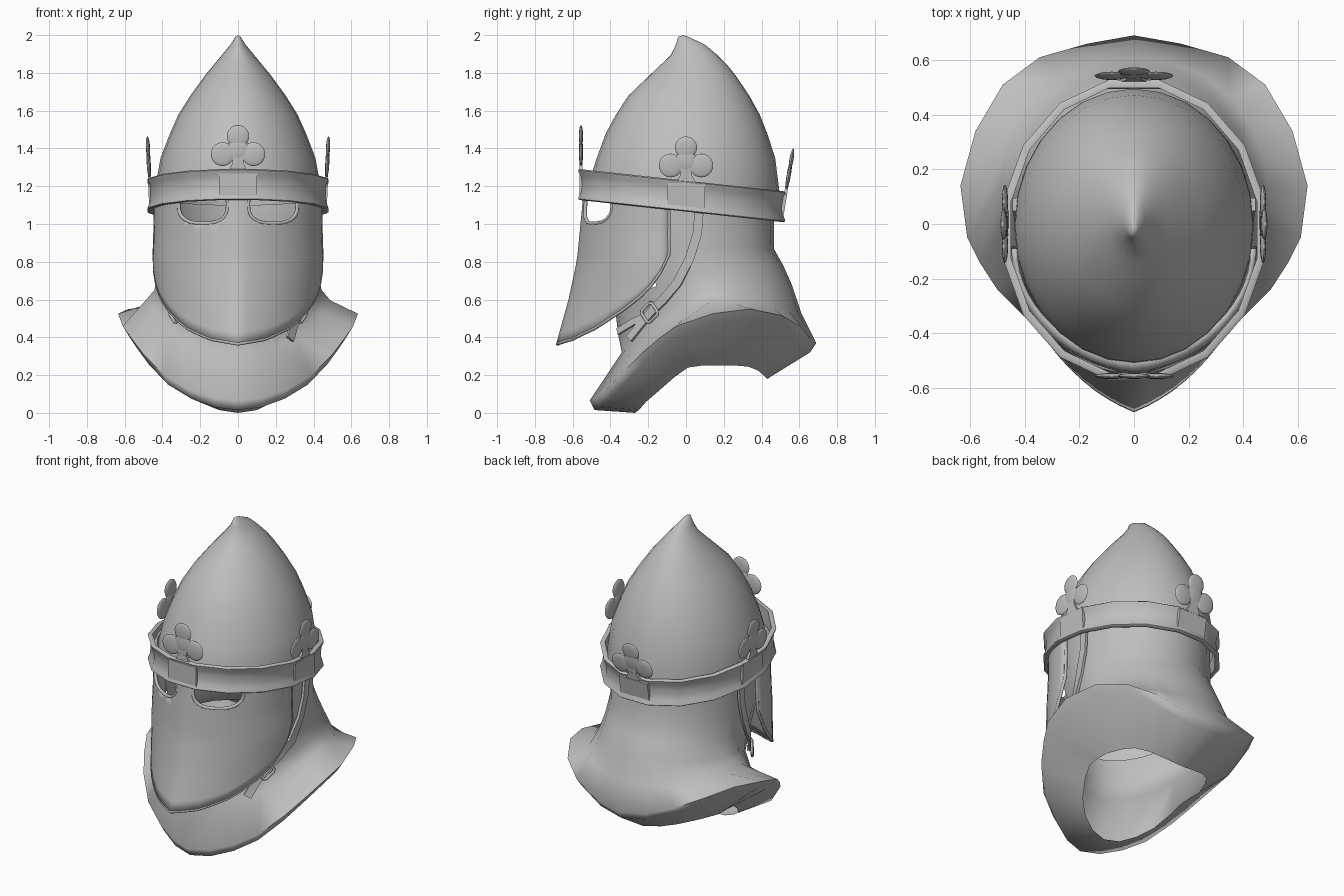
import bpy, bmesh, math
from mathutils import Matrix, Vector

if "Cube" in bpy.data.objects:
    bpy.data.objects.remove(bpy.data.objects["Cube"])

steel = bpy.data.materials.new("grey steel")
steel.diffuse_color = (0.52, 0.52, 0.52, 1)
steel.use_nodes = True
steel.node_tree.nodes["Principled BSDF"].inputs["Base Color"].default_value = steel.diffuse_color


def finish(name, bm, angle=40):
    bmesh.ops.recalc_face_normals(bm, faces=bm.faces)
    me = bpy.data.meshes.new(name)
    bm.to_mesh(me)
    bm.free()
    ob = bpy.data.objects.new(name, me)
    bpy.context.collection.objects.link(ob)
    me.materials.append(steel)
    bpy.ops.object.select_all(action='DESELECT')
    ob.select_set(True)
    bpy.context.view_layer.objects.active = ob
    bpy.ops.object.shade_smooth_by_angle(angle=math.radians(angle))
    return ob


def loft(rings, closed=True, loop=False, skip=lambda r, i: False):
    """Join rows of points with quads; closed wraps each row, loop joins last row to first."""
    bm = bmesh.new()
    rows = [[bm.verts.new(p) for p in r] for r in rings]
    n = len(rows[0])
    for r in range(len(rows) - (0 if loop else 1)):
        a, b = rows[r], rows[(r + 1) % len(rows)]
        for i in range(n if closed else n - 1):
            if not skip(r, i):
                j = (i + 1) % n
                bm.faces.new((a[i], a[j], b[j], b[i]))
    return bm


def oval(n, hx, yf, yb, zf, zs, zb, off=0.0, taper=0.0):
    """Egg ring starting at the front, with front, side and back heights."""
    pts = []
    for i in range(n):
        a = 2 * math.pi * (i + off) / n
        c = math.cos(a)
        z = zs + c * (zf - zs) if c > 0 else zs - c * (zb - zs)
        x = hx * math.sin(a) * (1 - taper * max(0, c))
        pts.append((x, (yf + yb) / 2 + (yf - yb) / 2 * c, z))
    return pts


def mirrored(half):
    return half + [(-x, y, z) for x, y, z in half[-2:0:-1]]


def interp(t, table):
    for (a, u), (b, v) in zip(table, table[1:]):
        if t <= b:
            return u + (v - u) * max(0, (t - a) / (b - a))
    return table[-1][1]


def tube(name, pts, r, cyclic=False):
    cu = bpy.data.curves.new(name, 'CURVE')
    cu.dimensions = '3D'
    cu.bevel_depth, cu.bevel_resolution = r, 2
    sp = cu.splines.new('POLY')
    sp.points.add(len(pts) - 1)
    for p, q in zip(sp.points, pts):
        p.co = (*q, 1)
    sp.use_cyclic_u = cyclic
    cu.materials.append(steel)
    bpy.context.collection.objects.link(bpy.data.objects.new(name, cu))


# pointed skull
skull = [(1.99, .014, -.042, .015), (1.95, .04, -.054, .1), (1.895, .085, -.08, .165), (1.84, .13, -.137, .22),
         (1.79, .172, -.19, .26), (1.68, .252, -.305, .335), (1.58, .315, -.37, .39),
         (1.48, .36, -.425, .43), (1.35, .41, -.472, .472)]
rings = [oval(28, hx, yf, yb, z, z, z) for z, hx, yf, yb in skull]
rings += [oval(28, .435, -.505, .495, 1.25, 1.21, 1.17), oval(28, .438, -.51, .495, 1.18, 1.12, 1.08)]
bm = loft(rings)
tip = bm.verts.new((0, -.015, 2.0))
bm.verts.ensure_lookup_table()
for i in range(28):
    bm.faces.new((bm.verts[i], bm.verts[(i + 1) % 28], tip))
finish("skull", bm, 60)

# neck guard with face opening, flared collar and turned-in underside
rim = [(0, -.51, .065), (.13, -.48, .08), (.26, -.42, .125), (.39, -.35, .2), (.5, -.24, .31),
       (.565, -.14, .395), (.61, -.05, .46), (.635, .14, .525), (.58, .34, .55), (.48, .51, .515),
       (.345, .61, .455), (.17, .66, .39), (0, .69, .37)]
lip = [(0, -.27, 0), (.1, -.25, .015), (.19, -.21, .06), (.27, -.14, .12), (.32, -.06, .19), (.345, .01, .24),
       (.35, .08, .25), (.35, .17, .25), (.31, .27, .25), (.27, .33, .245), (.2, .38, .225), (.11, .41, .2), (0, .43, .18)]
under = [(x * .95, .02 + (y - .02) * .95, z - .05) for x, y, z in rim]
collar = [oval(24, .425, -.47, .465, 1.16, 1.14, 1.1), oval(24, .42, -.43, .465, .87, .87, .87),
          oval(24, .422, -.38, .515, .6, .74, .78, 0, .14), oval(24, .443, -.36, .56, .42, .65, .68, 0, .28),
          oval(24, .49, -.34, .61, .32, .595, .53, 0, .18)]
collar += [mirrored(h) for h in (rim, under, lip)]
finish("neck_guard", loft(collar, skip=lambda r, i: r < 2 and (i < 4 or i > 19)), 75)

# visor surface: keeled plate, point for angle a (0 = middle) and height z
FRONT = [(.365, -.68), (.6, -.615), (.81, -.57), (1.12, -.54), (1.2, -.535)]
WIDTH = [(.4, .42), (.65, .438), (.8, .446), (.95, .438), (1.2, .442)]
KEEL = [(.365, .42), (.7, .35), (1.2, .15)]
BOTTOM = [(0, .365), (20, .39), (40, .45), (60, .55), (74, .64), (83, .73), (90, .84)]


def visor_point(a, z):
    s, k = abs(a), interp(z, KEEL)
    f = (1 - k) * math.cos(math.radians(s)) + k * (1 - s / 90)
    return (interp(z, WIDTH) * math.sin(math.radians(a)), -.09 + (interp(z, FRONT) + .09) * f, z)


def on_visor(x, z):
    return visor_point(math.degrees(math.asin(x / interp(z, WIDTH))), z)


angles = [i * 90 / 14 for i in range(-14, 15)]
# top row tucks in against the skull
top = [visor_point(a, 1.19) for a in angles]
rows = [[(x * .98, y + .035 * math.cos(math.radians(a)), 1.215) for (x, y, z), a in zip(top, angles)]]
for j in range(15):
    rows.append([visor_point(a, 1.19 + (interp(abs(a), BOTTOM) - 1.19) * j / 14) for a in angles])
visor = finish("visor", loft(rows, closed=False), 60)
sol = visor.modifiers.new("thickness", 'SOLIDIFY')
sol.thickness, sol.offset = .014, 0
edge = [visor_point(90, z) for z in (1.12, 1.0, .9)]
edge += [visor_point(a, interp(abs(a), BOTTOM)) for a in reversed(angles)]
edge += [visor_point(-90, z) for z in (.9, 1.0, 1.12)]
tube("visor_border", edge, .009)

# eye openings with raised rims
for side in (-1, 1):
    shape = []
    for i in range(28):
        t = 2 * math.pi * i / 28
        c, s = math.cos(t), math.sin(t)
        shape.append((side * (.184 + .13 * math.copysign(abs(c) ** .75, c)),
                      1.105 + (.102 if s < 0 else .06) * math.copysign(abs(s) ** .75, s)))
    bm = loft([[(x, -.75, z) for x, z in shape], [(x, -.2, z) for x, z in shape]])
    bmesh.ops.holes_fill(bm, edges=bm.edges)
    cutter = finish("eye_cutter", bm)
    cutter.hide_render = True
    cutter.hide_set(True)
    cut = visor.modifiers.new("eye_opening", 'BOOLEAN')
    cut.operation, cut.object, cut.solver = 'DIFFERENCE', cutter, 'EXACT'
    tube("eye_rim", [on_visor(x, z) for x, z in shape], .010, True)

# tilted crown band, hollowed between flared edges
profile = [(-.012, -.08), (.008, -.082), (.016, -.076), (.012, -.062), (.004, -.045), (0, -.015),
           (0, .015), (.004, .045), (.012, .062), (.016, .076), (.008, .082), (-.012, .08)]
k = 1 / math.cos(math.pi / 16)
band = []
for o, dz in profile:
    band.append(oval(16, (.462 + o) * k, -.02 - (.535 + o) * k, -.02 + (.53 + o) * k,
                     1.21 + dz, 1.15 + dz, 1.09 + dz, .5))
finish("crown_band", loft(band, loop=True), 50)


# trefoil ornaments on small plates at the four sides of the band
def trefoil(name, loc, turn, lean):
    bm = bmesh.new()
    for w, h, d, z in ((.2, .135, .018, 0), (.06, .2, .014, .14)):
        m = Matrix.Translation((0, 0, z)) @ Matrix.Diagonal((w, d, h, 1))
        bmesh.ops.create_cube(bm, size=1, matrix=m)
    for x, z, r in ((0, .255, .059), (-.081, .16, .063), (.081, .16, .063), (0, .185, .058)):
        m = Matrix.Translation((x, 0, z)) @ Matrix.Diagonal((r, .011, r, 1))
        bmesh.ops.create_uvsphere(bm, u_segments=16, v_segments=10, radius=1, matrix=m)
    foot = [[(-.05, y, .07), (.05, y, .07), (.028, y, .115), (-.028, y, .115)] for y in (-.008, .008)]
    verts = [[bm.verts.new(p) for p in f] for f in foot]
    for f in verts:
        bm.faces.new(f)
    for i in range(4):
        j = (i + 1) % 4
        bm.faces.new((verts[0][i], verts[0][j], verts[1][j], verts[1][i]))
    bm.transform(Matrix.Translation(loc) @ Matrix.Rotation(turn, 4, 'Z') @ Matrix.Rotation(lean, 4, 'X'))
    finish(name, bm, 40)


trefoil("front_trefoil", (0, -.556, 1.21), 0, 0)
trefoil("right_trefoil", (.464, 0, 1.15), math.pi / 2, .05)
trefoil("left_trefoil", (-.464, 0, 1.15), -math.pi / 2, .05)
trefoil("back_trefoil", (0, .515, 1.09), math.pi, .17)


# leather-like straps: flat ribbons facing away from the neck
def strap(name, path, width, side):
    pts = [Vector((x * side, y, z)) for x, y, z in path]
    rows = []
    for i, p in enumerate(pts):
        t = (pts[min(i + 1, len(pts) - 1)] - pts[max(i - 1, 0)]).normalized()
        out = Vector((p.x, p.y - .1 if p.y < 0 else 0, 0))
        out = (out - t * out.dot(t)).normalized()
        w = out.cross(t) * width / 2
        o = out * .008
        rows.append([p - w - o, p + w - o, p + w + o, p - w + o])
    bm = loft(rows)
    bmesh.ops.holes_fill(bm, edges=bm.edges)
    finish(name, bm, 40)


main = [(.436, .072, 1.1), (.433, .06, .95), (.428, .02, .82), (.412, -.045, .69),
        (.37, -.115, .605), (.33, -.17, .55), (.298, -.235, .475), (.275, -.3, .39)]
tail = [(.315, -.18, .53), (.26, -.28, .48), (.2, -.36, .43)]
for side, word in ((1, "right"), (-1, "left")):
    strap(word + "_strap", main if side > 0 else main[:-2], .048, side)
    strap(word + "_strap_tail", tail, .036, side)
    # buckle
    t = Vector((-.085 * side, -.135, -.135)).normalized()
    n = Vector((.8 * side, -.6, 0))
    n = (n - t * n.dot(t)).normalized()
    m = Matrix((n.cross(t), t, n)).transposed().to_4x4()
    m.translation = Vector((.32 * side, -.185, .53)) + n * .01
    ring = [(m @ Vector((x, y, .004))) for x, y in
            ((.03, .042), (.04, .03), (.04, -.03), (.03, -.042), (-.03, -.042), (-.04, -.03), (-.04, .03), (-.03, .042))]
    tube(word + "_buckle", ring, .009, True)
